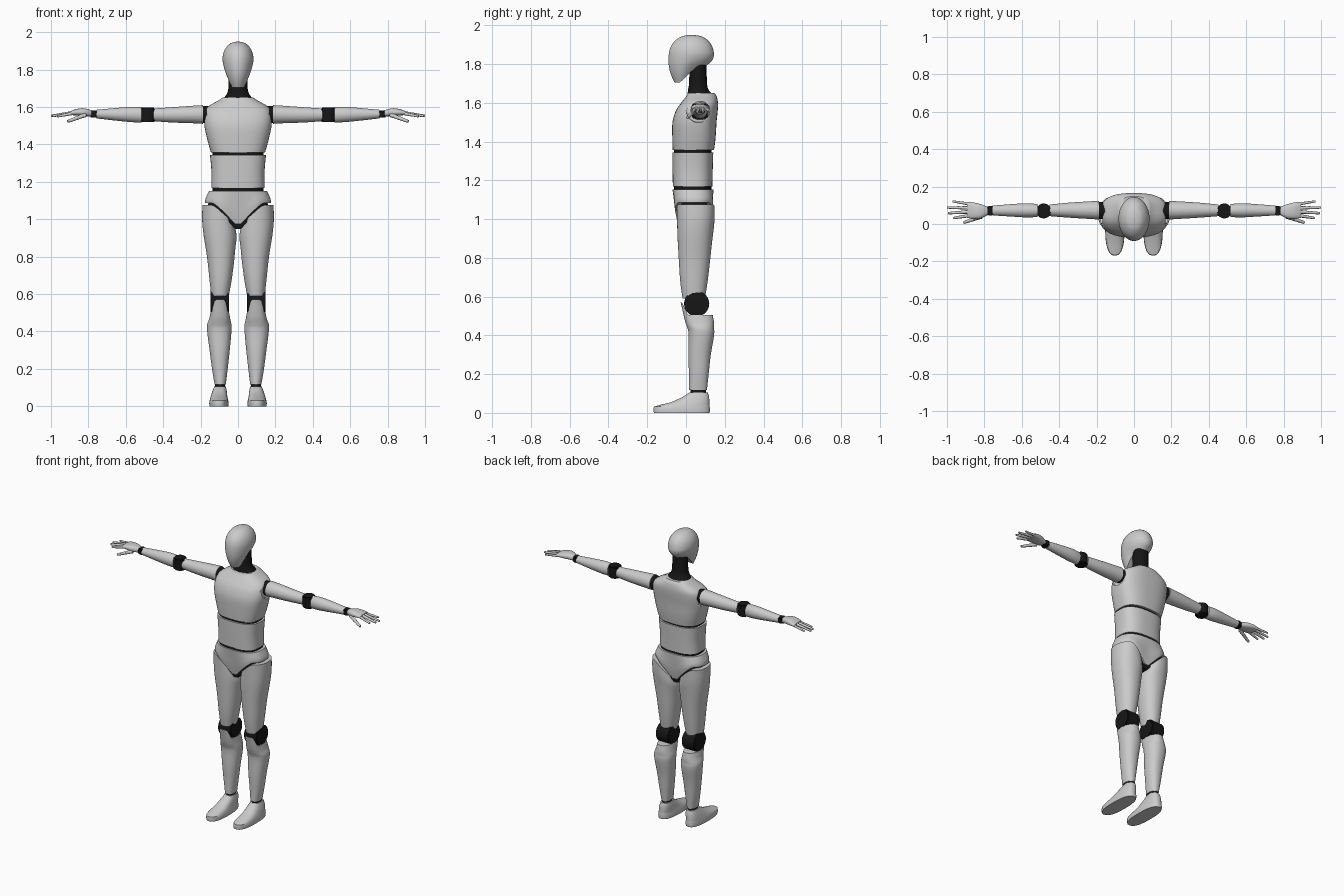
import bpy, bmesh, math
from mathutils import Vector, Matrix

if "Cube" in bpy.data.objects:
    bpy.data.objects.remove(bpy.data.objects["Cube"])


def material(name, value):
    m = bpy.data.materials.new(name)
    m.use_nodes = True
    col = (value, value, value, 1)
    m.diffuse_color = col
    m.node_tree.nodes["Principled BSDF"].inputs["Base Color"].default_value = col
    return m


SHELL = material("light grey shell", 0.6)
JOINT = material("black joint", 0.008)


def finish(name, bm, mat, mirror=False):
    bmesh.ops.recalc_face_normals(bm, faces=bm.faces)
    me = bpy.data.meshes.new(name)
    bm.to_mesh(me)
    bm.free()
    me.materials.append(mat)
    me.shade_smooth()
    me.set_sharp_from_angle(angle=math.radians(40))
    ob = bpy.data.objects.new(name, me)
    bpy.context.collection.objects.link(ob)
    if mirror:
        ob.modifiers.new("both sides", 'MIRROR')
    return ob


def smooth_rows(rows, steps=4):
    """Catmull-Rom interpolation through the cross-sections."""
    rows = [Vector(r) for r in rows]
    ext = [rows[0]] + rows + [rows[-1]]
    out = []
    for a, b, c, d in zip(ext, ext[1:], ext[2:], ext[3:]):
        for s in range(steps):
            t = s / steps
            out.append(0.5 * (2 * b + (c - a) * t + (2 * a - 5 * b + 4 * c - d) * t ** 2
                              + (3 * b - a - 3 * c + d) * t ** 3))
    return out + [rows[-1]]


def loft(name, rows, mat=SHELL, axis='z', power=2.0, mirror=False, warp=None,
         start=0.0, smooth=True, n=40):
    """Rows are (position, centre, half size, centre, half size)."""
    bm = bmesh.new()
    rings = []
    for p, ca, ra, cb, rb in (smooth_rows(rows) if smooth else rows):
        ring = []
        for i in range(n):
            t = start + math.tau * (i + 0.5) / n
            c, s = math.cos(t), math.sin(t)
            a = ca + ra * math.copysign(abs(c) ** (2 / power), c)
            b = cb + rb * math.copysign(abs(s) ** (2 / power), s)
            co = Vector((a, b, p)) if axis == 'z' else Vector((p, a, b))
            ring.append(bm.verts.new(warp(co) if warp else co))
        rings.append(ring)
    for r, q in zip(rings, rings[1:]):
        for i in range(n):
            j = (i + 1) % n
            bm.faces.new((r[i], r[j], q[j], q[i]))
    # close both ends with strips
    for ring in (rings[0], rings[-1]):
        for i in range(n // 2 - 1):
            bm.faces.new((ring[i], ring[i + 1], ring[n - 2 - i], ring[n - 1 - i]))
    return finish(name, bm, mat, mirror)


def disc(name, centre, radius, depth, axis, mirror=True):
    """Black round hinge with softened rims."""
    bm = bmesh.new()
    turn = Matrix.Rotation(math.pi / 2, 4, 'Y') if axis == 'x' else Matrix()
    bmesh.ops.create_cone(bm, cap_ends=True, segments=32, radius1=radius, radius2=radius,
                          depth=depth, matrix=Matrix.Translation(centre) @ turn)
    rim = [e for e in bm.edges if any(len(f.verts) > 4 for f in e.link_faces)]
    bmesh.ops.bevel(bm, geom=rim, offset=0.006, segments=2, affect='EDGES')
    return finish(name, bm, JOINT, mirror)


def clamp(v):
    return max(0.0, min(1.0, v))


# Head, with the jaw line rising towards the nape
def jaw(co):
    low = 1.705 + 0.06 * clamp((co.y + 0.03) / 0.06) + 0.025 * clamp((co.y - 0.03) / 0.09)
    if co.z < 1.86:
        co.z = 1.86 - (1.86 - co.z) * (1.86 - low) / 0.155
    return co


loft("head", [(1.705, 0, .042, .02, .08), (1.75, 0, .062, .024, .104),
              (1.80, 0, .077, .026, .116), (1.86, 0, .083, .028, .116),
              (1.905, 0, .072, .029, .099), (1.935, 0, .048, .03, .067),
              (1.946, 0, .026, .03, .036), (1.95, 0, .002, .03, .003)],
     warp=jaw, start=math.pi / 2)
loft("neck", [(1.60, 0, .085, .075, .068), (1.645, 0, .077, .07, .062),
              (1.67, 0, .06, .063, .052), (1.71, 0, .051, .062, .046),
              (1.83, 0, .05, .062, .044)], JOINT)

# Torso shells
chest = loft("chest", [(1.357, 0, .145, .038, .107), (1.42, 0, .163, .041, .112),
                       (1.50, 0, .18, .044, .114), (1.56, 0, .181, .056, .108),
                       (1.60, 0, .163, .07, .095), (1.635, 0, .105, .08, .078),
                       (1.65, 0, .083, .078, .069)], power=2.7)
abdomen = [(1.167, 0, .143, .034, .102), (1.25, 0, .142, .034, .104), (1.344, 0, .15, .035, .106)]
loft("abdomen", abdomen, power=2.7)
for name, z in (("upper_waist_joint", 1.35), ("lower_waist_joint", 1.16)):
    loft(name, [(z - .03, 0, .137, .035, .096), (z + .03, 0, .137, .035, .096)], JOINT,
         power=2.7, smooth=False)

# Oval sockets cut into the chest for the arms
cutter = loft("socket_cutter", [(.168, .065, .062, 1.558, .058), (.3, .065, .09, 1.558, .085)],
              axis='x', smooth=False, mirror=True)
cutter.hide_render = True
cut = chest.modifiers.new("sockets", 'BOOLEAN')
cut.operation, cut.object, cut.solver = 'DIFFERENCE', cutter, 'EXACT'
bpy.context.view_layer.objects.active = chest
bpy.ops.object.modifier_apply(modifier=cut.name)
bpy.data.objects.remove(cutter)


# Pelvis and thighs share one leg line
def leg_line(x):
    return 1.075 - 0.13 * clamp((0.135 - abs(x)) / 0.135) ** 1.2


def briefs(drop):
    def warp(co):
        t = (1.152 - co.z) / 0.08
        low = leg_line(co.x) + 0.011 - drop
        co.y = 0.04 + (co.y - 0.04) * (1 - 0.3 * t * clamp((0.1 - abs(co.x)) / 0.1))
        co.z = 1.152 - t * (1.152 - low)
        return co
    return warp


loft("pelvis", [(1.072, 0, .176, .04, .108), (1.10, 0, .174, .04, .111),
                (1.152, 0, .155, .036, .106)], power=2.5, warp=briefs(0), n=64)
loft("hip_joint", [(1.072, 0, .165, .045, .088), (1.14, 0, .145, .04, .09)], JOINT,
     power=2.5, warp=briefs(.025), n=64)


def thigh_top(co):
    if co.z > 0.85:
        co.z = 0.85 + (co.z - 0.85) * (leg_line(co.x) - 0.85) / 0.225
    return co


loft("thigh", [(.59, .096, .047, .04, .058), (.68, .093, .06, .041, .071),
               (.80, .092, .074, .044, .082), (.92, .097, .088, .047, .091),
               (1.0, .1, .092, .05, .096), (1.075, .104, .086, .05, .098)],
     power=2.2, mirror=True, warp=thigh_top)
disc("knee", (.097, .055, .563), .065, .098, 'x')


# Shin with a raised plate over the front of the knee
def knee_plate(co):
    if co.z > 0.42:
        top = 0.505 + 0.065 * clamp((0.01 - co.y) / 0.03)
        co.z = 0.42 + (co.z - 0.42) * (top - 0.42) / 0.15
    return co


loft("shin", [(.117, .095, .03, .062, .046), (.2, .097, .042, .066, .051),
              (.3, .098, .054, .07, .058), (.4, .1, .065, .079, .066),
              (.45, .1, .065, .076, .069), (.5, .098, .057, .068, .077),
              (.57, .097, .049, .055, .083)],
     power=2.2, mirror=True, warp=knee_plate, start=math.pi / 2)

# Ankle and foot
loft("ankle", [(.08, .096, .026, .064, .04), (.13, .096, .026, .064, .04)], JOINT,
     mirror=True, smooth=False)
loft("foot", [(0, .102, .051, -.022, .144), (.015, .102, .052, -.022, .147),
              (.032, .102, .05, -.022, .144), (.042, .102, .047, -.005, .126),
              (.055, .101, .044, .022, .099), (.075, .099, .04, .044, .076),
              (.092, .097, .035, .058, .059), (.105, .096, .031, .064, .048)],
     power=2.5, mirror=True, smooth=False)

# Arms
loft("shoulder", [(.14, .072, .045, 1.56, .045), (.215, .072, .045, 1.56, .045)], JOINT,
     axis='x', mirror=True, smooth=False)
loft("upper_arm", [(.187, .074, .05, 1.56, .05), (.24, .074, .047, 1.56, .047),
                   (.35, .074, .04, 1.558, .041), (.452, .073, .031, 1.558, .034)],
     axis='x', mirror=True)
disc("elbow", (.483, .07, 1.558), .04, .078, 'z')
loft("forearm", [(.515, .072, .034, 1.558, .041), (.57, .073, .038, 1.56, .041),
                 (.66, .073, .033, 1.561, .033), (.757, .072, .026, 1.562, .023)],
     axis='x', mirror=True)
disc("wrist", (.768, .071, 1.563), .026, .038, 'z')
loft("palm", [(.782, .07, .022, 1.566, .016), (.82, .068, .038, 1.572, .021),
              (.86, .072, .044, 1.572, .018), (.893, .076, .043, 1.568, .011)],
     axis='x', power=2.5, mirror=True)


# Jointed fingers: three tapered links with round knuckles
def finger(name, base, tip, radius):
    bm = bmesh.new()
    base, tip = Vector(base), Vector(tip)
    turn = (tip - base).to_track_quat('Z', 'Y').to_matrix().to_4x4()
    stops = [base.lerp(tip, t) for t in (0, .42, .74, 1)]
    for i, (a, b) in enumerate(zip(stops, stops[1:])):
        r = radius * (1 - 0.12 * i)
        bmesh.ops.create_cone(bm, cap_ends=True, segments=12, radius1=r, radius2=r * .82,
                              depth=(b - a).length,
                              matrix=Matrix.Translation((a + b) / 2) @ turn)
        bmesh.ops.create_uvsphere(bm, u_segments=12, v_segments=8, radius=r * .8,
                                  matrix=Matrix.Translation(b - (b - a).normalized() * r * .5))
    finish(name, bm, SHELL, True)


finger("index_finger", (.88, .045, 1.567), (.965, .032, 1.55), .0095)
finger("middle_finger", (.885, .065, 1.569), (.993, .058, 1.552), .01)
finger("ring_finger", (.885, .086, 1.569), (.998, .088, 1.553), .0095)
finger("little_finger", (.88, .107, 1.567), (.97, .121, 1.557), .0085)
finger("thumb", (.815, .04, 1.558), (.91, .008, 1.523), .012)
